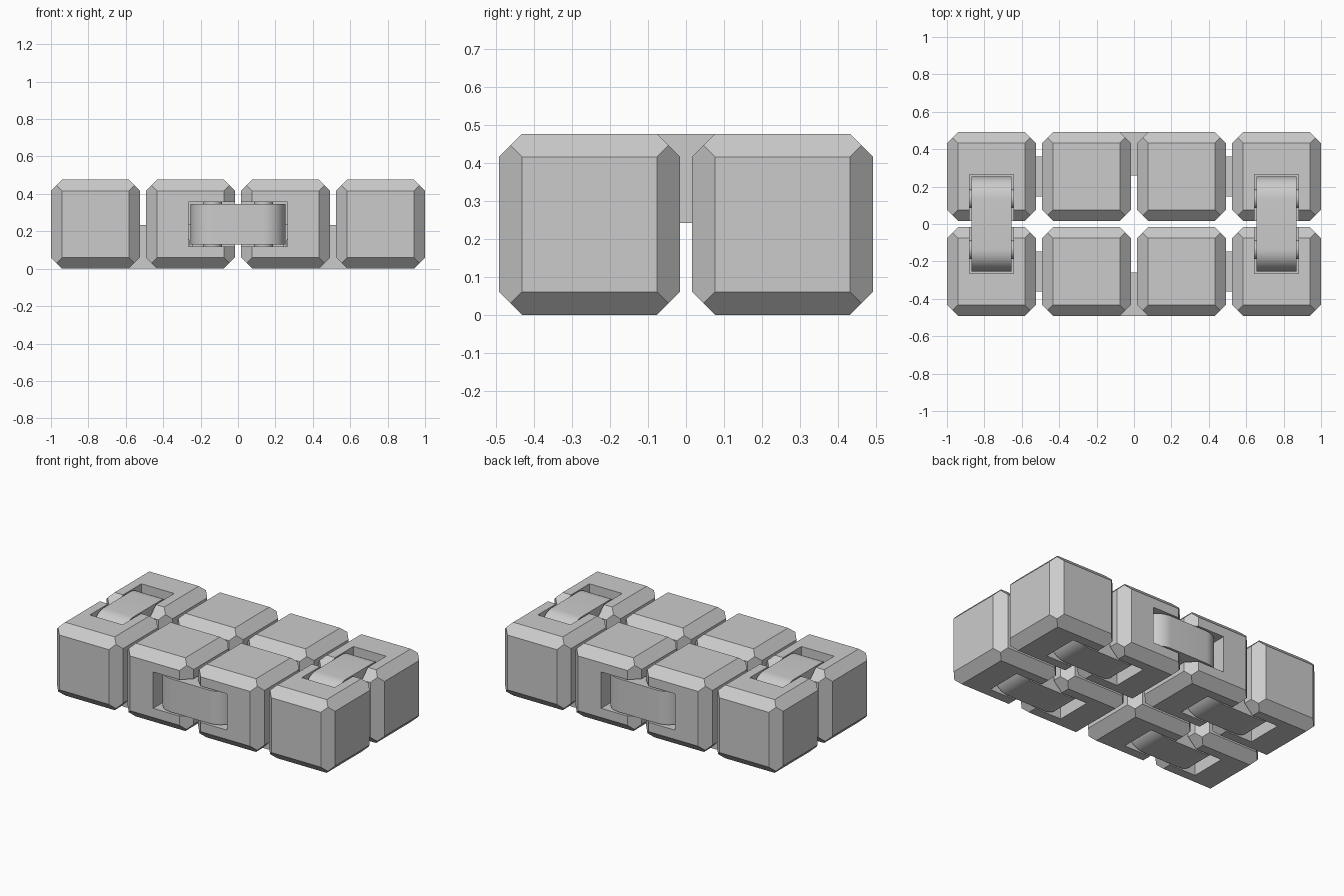
import bpy, bmesh, math
from itertools import product
from mathutils import Matrix, Vector

if "Cube" in bpy.data.objects:
    bpy.data.objects.remove(bpy.data.objects["Cube"], do_unlink=True)

HALF = 0.238      # half the edge of one block
PITCH = 0.508     # distance between block centres
CHAMFER = 0.06
RADIUS = 0.117    # rounded link end
REACH = 0.136     # link middle to hinge pin
WIDTH = 0.108     # half width of a link

grey = bpy.data.materials.new("light_grey")
grey.use_nodes = True
grey.diffuse_color = (0.6, 0.6, 0.6, 1)
grey.node_tree.nodes["Principled BSDF"].inputs["Base Color"].default_value = (0.6, 0.6, 0.6, 1)


def make_object(name, bm, matrix):
    bmesh.ops.transform(bm, matrix=matrix, verts=bm.verts)
    bmesh.ops.recalc_face_normals(bm, faces=bm.faces)
    mesh = bpy.data.meshes.new(name)
    bm.to_mesh(mesh)
    bm.free()
    mesh.materials.append(grey)
    obj = bpy.data.objects.new(name, mesh)
    bpy.context.collection.objects.link(obj)
    return obj


def activate(obj):
    bpy.ops.object.select_all(action='DESELECT')
    obj.select_set(True)
    bpy.context.view_layer.objects.active = obj


def make_block(name, centre):
    # Box with mitred chamfers on every edge
    bm = bmesh.new()
    inner, corner = HALF - CHAMFER, HALF - CHAMFER / 2
    for signs in product((-1, 1), repeat=3):
        bm.verts.new([s * corner for s in signs])
        for axis in range(3):
            bm.verts.new([s * (HALF if i == axis else inner) for i, s in enumerate(signs)])
    bmesh.ops.convex_hull(bm, input=bm.verts)
    bmesh.ops.dissolve_limit(bm, angle_limit=0.01, verts=bm.verts, edges=bm.edges)
    return make_object(name, bm, Matrix.Translation(centre))


def make_link(name, matrix):
    # Bar with two half-round ends
    bm = bmesh.new()
    ring = []
    for side in (1, -1):
        for i in range(25):
            a = math.pi * (i / 24 - 0.5)
            ring.append((side * (REACH + RADIUS * math.cos(a)), side * RADIUS * math.sin(a)))
    face = bm.faces.new([bm.verts.new((x, -WIDTH, z - RADIUS)) for x, z in ring])
    out = bmesh.ops.extrude_face_region(bm, geom=[face])
    verts = [v for v in out["geom"] if isinstance(v, bmesh.types.BMVert)]
    bmesh.ops.translate(bm, verts=verts, vec=(0, 2 * WIDTH, 0))
    obj = make_object(name, bm, matrix)
    activate(obj)
    bpy.ops.object.shade_smooth_by_angle(angle=math.radians(35))


def make_pin(name, matrix, side):
    bm = bmesh.new()
    place = Matrix.Translation((side * REACH, 0, -RADIUS)) @ Matrix.Rotation(math.pi / 2, 4, 'X')
    bmesh.ops.create_cone(bm, cap_ends=True, segments=24, radius1=0.05, radius2=0.05,
                          depth=2 * WIDTH + 0.024, matrix=place)
    obj = make_object(name, bm, matrix)
    activate(obj)
    bpy.ops.object.shade_smooth_by_angle(angle=math.radians(35))


def make_cutter(matrix):
    bm = bmesh.new()
    size = Matrix.Diagonal((0.53, 0.236, 0.286, 1))
    bmesh.ops.create_cube(bm, size=1, matrix=Matrix.Translation((0, 0, -0.093)) @ size)
    obj = make_object("slot_cutter", bm, matrix)
    obj.hide_render = True
    return obj


def frame(origin, along, out):
    along, out = Vector(along), Vector(out)
    m = Matrix((along, out.cross(along), out)).transposed().to_4x4()
    m.translation = origin
    return m


# Where each hinge link sits: on the top, the front and back, and underneath
links = {}
for s, side in ((1, "left"), (-1, "right")):
    links["top_link_" + side] = frame((s * 1.5 * PITCH, 0, 2 * HALF), (0, 1, 0), (0, 0, 1))
    for t, end in ((-1, "front"), (1, "back")):
        links[f"bottom_link_{end}_{side}"] = frame((s * PITCH, t * PITCH / 2, 0), (1, 0, 0), (0, 0, -1))
for t, end in ((-1, "front"), (1, "back")):
    links[end + "_link"] = frame((0, t * (PITCH / 2 + HALF), HALF), (1, 0, 0), (0, t, 0))

cutters = []
for name, matrix in links.items():
    make_link(name, matrix)
    make_pin(name + "_pin_a", matrix, 1)
    make_pin(name + "_pin_b", matrix, -1)
    cutters.append((matrix.translation.copy(), make_cutter(matrix)))

# Eight blocks, each slotted for the links that reach it
for col, (t, end) in product(range(4), ((-1, "front"), (1, "back"))):
    centre = Vector(((col - 1.5) * PITCH, t * PITCH / 2, HALF))
    block = make_block(f"block_{end}_{col + 1}", centre)
    activate(block)
    for spot, cutter in cutters:
        if (spot - centre).length < 0.4:
            mod = block.modifiers.new("slot", 'BOOLEAN')
            mod.operation = 'DIFFERENCE'
            mod.solver = 'EXACT'
            mod.object = cutter
            bpy.ops.object.modifier_apply(modifier=mod.name)

for _, cutter in cutters:
    bpy.data.objects.remove(cutter, do_unlink=True)
